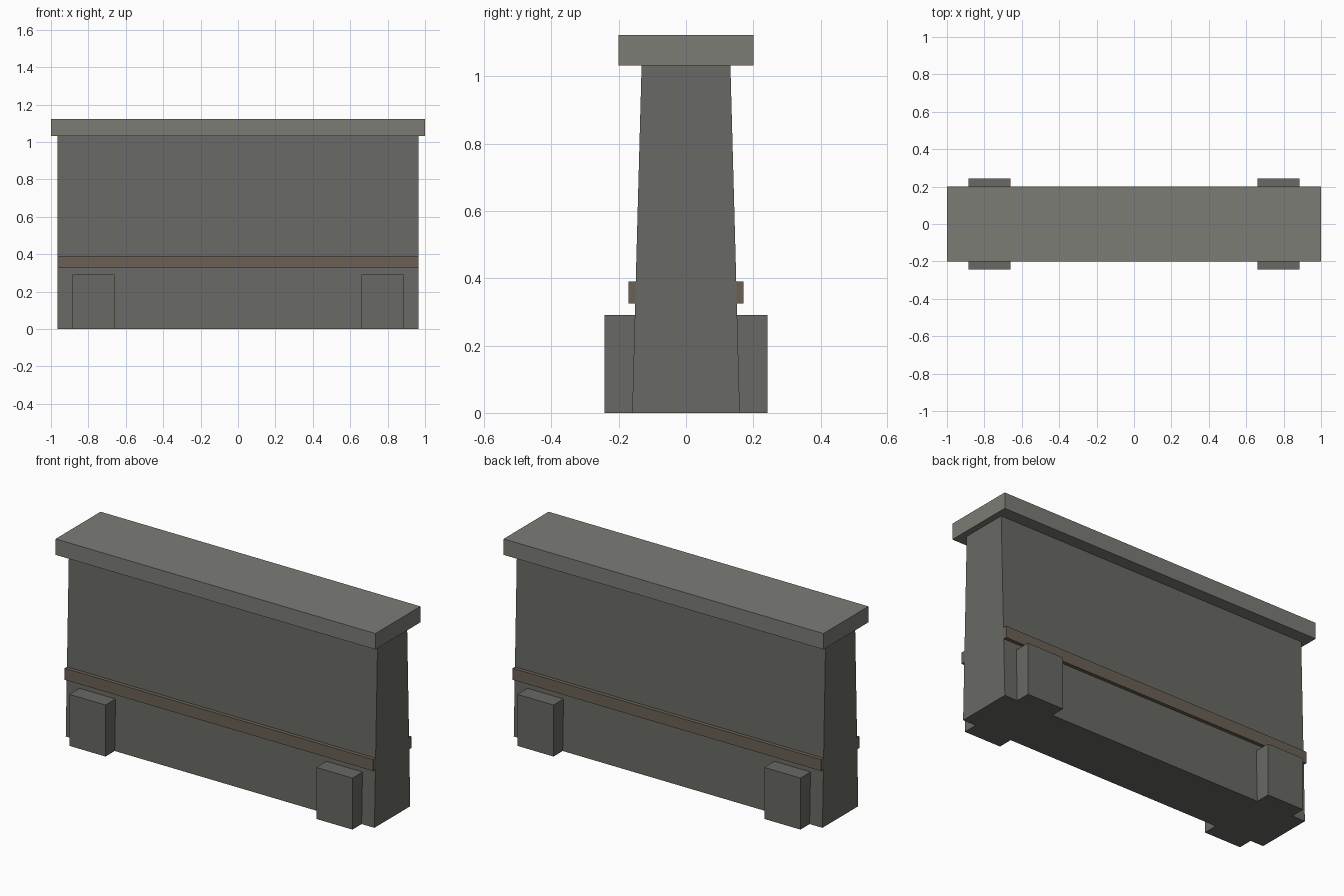
import bpy
import bmesh

if "Cube" in bpy.data.objects:
    bpy.data.objects.remove(bpy.data.objects["Cube"])


def material(name, rgb):
    m = bpy.data.materials.new(name)
    m.diffuse_color = (*rgb, 1)
    m.use_nodes = True
    m.node_tree.nodes["Principled BSDF"].inputs["Base Color"].default_value = m.diffuse_color
    return m


def block(name, size, centre, mat, top_y=1.0):
    """Box with an optional taper of its top in y."""
    bm = bmesh.new()
    bmesh.ops.create_cube(bm, size=1)
    for v in bm.verts:
        if v.co.z > 0:
            v.co.y *= top_y
        v.co = [v.co[i] * size[i] + centre[i] for i in range(3)]
    me = bpy.data.meshes.new(name)
    bm.to_mesh(me)
    bm.free()
    me.materials.append(mat)
    ob = bpy.data.objects.new(name, me)
    bpy.context.collection.objects.link(ob)
    return ob


concrete = material("concrete", (0.14, 0.14, 0.125))
light_concrete = material("light_concrete", (0.20, 0.20, 0.18))
stripe = material("brown_stripe", (0.145, 0.12, 0.092))

# Tapered wall slab
block("wall_body", (1.93, 0.32, 1.034), (0, 0, 0.517), concrete, top_y=0.825)

# Overhanging cap
block("top_cap", (2.0, 0.402, 0.09), (0, 0, 1.078), light_concrete)

for y, side in ((-1, "front"), (1, "back")):
    # Strip along each long face
    block(f"{side}_strip", (1.93, 0.06, 0.065), (0, y * 0.141, 0.3575), stripe)
    # Two buttress feet on each long face
    for x, end in ((-1, "left"), (1, "right")):
        block(f"{side}_{end}_foot", (0.226, 0.14, 0.291),
              (x * 0.772, y * 0.172, 0.1455), concrete)
